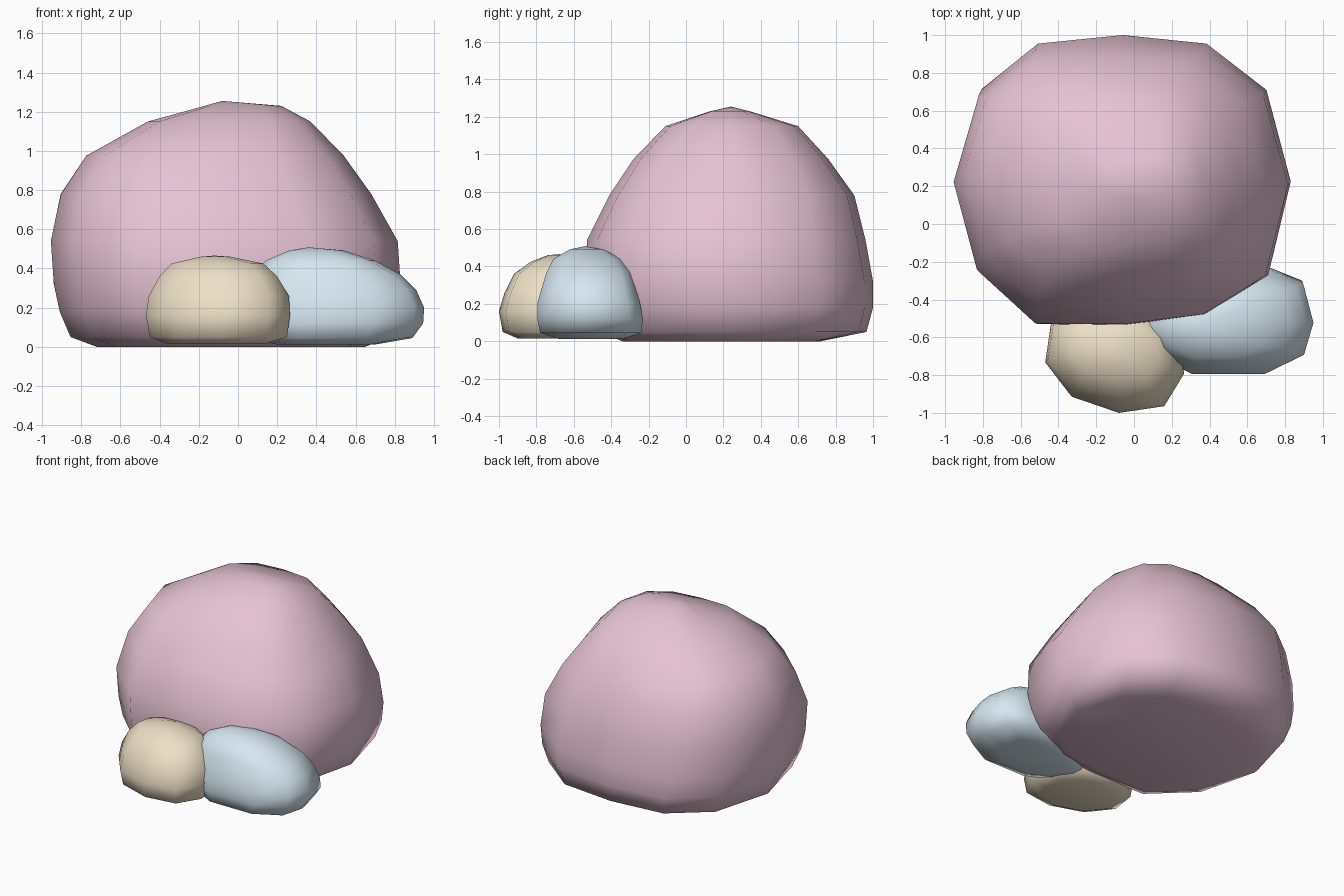
import bpy, bmesh


def rock(name, color, outline, levels, apex):
    """Loft a faceted outline through levels (z, xmin, xmax, ymin, ymax) up to an apex."""
    xs, ys = [p[0] for p in outline], [p[1] for p in outline]
    x0, x1, y0, y1 = min(xs), max(xs), min(ys), max(ys)
    bm = bmesh.new()
    rings = []
    for z, xa, xb, ya, yb in levels:
        rings.append([bm.verts.new((xa + (x - x0) / (x1 - x0) * (xb - xa),
                                    ya + (y - y0) / (y1 - y0) * (yb - ya), z))
                      for x, y in outline])
    n = len(outline)
    for a, b in zip(rings, rings[1:]):
        for i in range(n):
            j = (i + 1) % n
            bm.faces.new((a[i], a[j], b[j], b[i]))
    bm.faces.new(rings[0])
    top = bm.verts.new(apex)
    for i in range(n):
        bm.faces.new((rings[-1][i], rings[-1][(i + 1) % n], top))
    bmesh.ops.recalc_face_normals(bm, faces=bm.faces)
    for f in bm.faces:
        f.smooth = True
    me = bpy.data.meshes.new(name)
    bm.to_mesh(me)
    bm.free()
    ob = bpy.data.objects.new(name, me)
    bpy.context.collection.objects.link(ob)
    mat = bpy.data.materials.new(name + "_color")
    mat.diffuse_color = (*color, 1)
    me.materials.append(mat)
    return ob


# Large boulder
rock("large_rock", (0.80, 0.55, 0.66),
     [(-0.07, 1.0), (-0.52, 0.955), (-0.82, 0.715), (-0.955, 0.24), (-0.83, -0.24), (-0.52, -0.53),
      (-0.05, -0.535), (0.38, -0.48), (0.71, -0.27), (0.83, 0.225), (0.70, 0.71), (0.38, 0.955)],
     [(0.0, -0.72, 0.65, -0.34, 0.72), (0.05, -0.855, 0.76, -0.46, 0.965),
      (0.18, -0.91, 0.81, -0.52, 1.0), (0.32, -0.94, 0.83, -0.535, 1.0),
      (0.54, -0.955, 0.815, -0.53, 0.96), (0.78, -0.905, 0.68, -0.41, 0.90),
      (0.975, -0.775, 0.54, -0.28, 0.76), (1.15, -0.46, 0.37, -0.11, 0.60),
      (1.23, -0.17, 0.22, 0.13, 0.34)],
     (-0.08, 0.24, 1.255))

# Small front boulder
rock("small_rock", (0.86, 0.75, 0.57),
     [(-0.47, -0.73), (-0.33, -0.91), (-0.08, -0.995), (0.16, -0.96), (0.265, -0.79),
      (0.24, -0.58), (0.10, -0.44), (-0.10, -0.39), (-0.32, -0.42), (-0.44, -0.53)],
     [(0.015, -0.36, 0.14, -0.90, -0.50), (0.05, -0.45, 0.25, -0.98, -0.41),
      (0.16, -0.47, 0.265, -1.0, -0.39), (0.26, -0.455, 0.26, -0.97, -0.39),
      (0.36, -0.40, 0.20, -0.92, -0.44), (0.425, -0.34, 0.13, -0.83, -0.51),
      (0.46, -0.19, -0.04, -0.74, -0.60)],
     (-0.12, -0.68, 0.466))

# Long side boulder
rock("side_rock", (0.67, 0.80, 0.88),
     [(0.72, -0.23), (0.35, -0.25), (0.10, -0.36), (0.0, -0.53), (0.10, -0.69),
      (0.31, -0.795), (0.69, -0.795), (0.90, -0.69), (0.95, -0.515), (0.895, -0.30)],
     [(0.012, 0.20, 0.70, -0.68, -0.34), (0.045, 0.04, 0.89, -0.78, -0.24),
      (0.12, 0.0, 0.945, -0.795, -0.23), (0.20, 0.0, 0.95, -0.795, -0.245),
      (0.29, 0.02, 0.91, -0.77, -0.27), (0.37, 0.07, 0.83, -0.745, -0.295),
      (0.44, 0.14, 0.70, -0.71, -0.35), (0.492, 0.26, 0.54, -0.62, -0.44)],
     (0.36, -0.54, 0.508))
